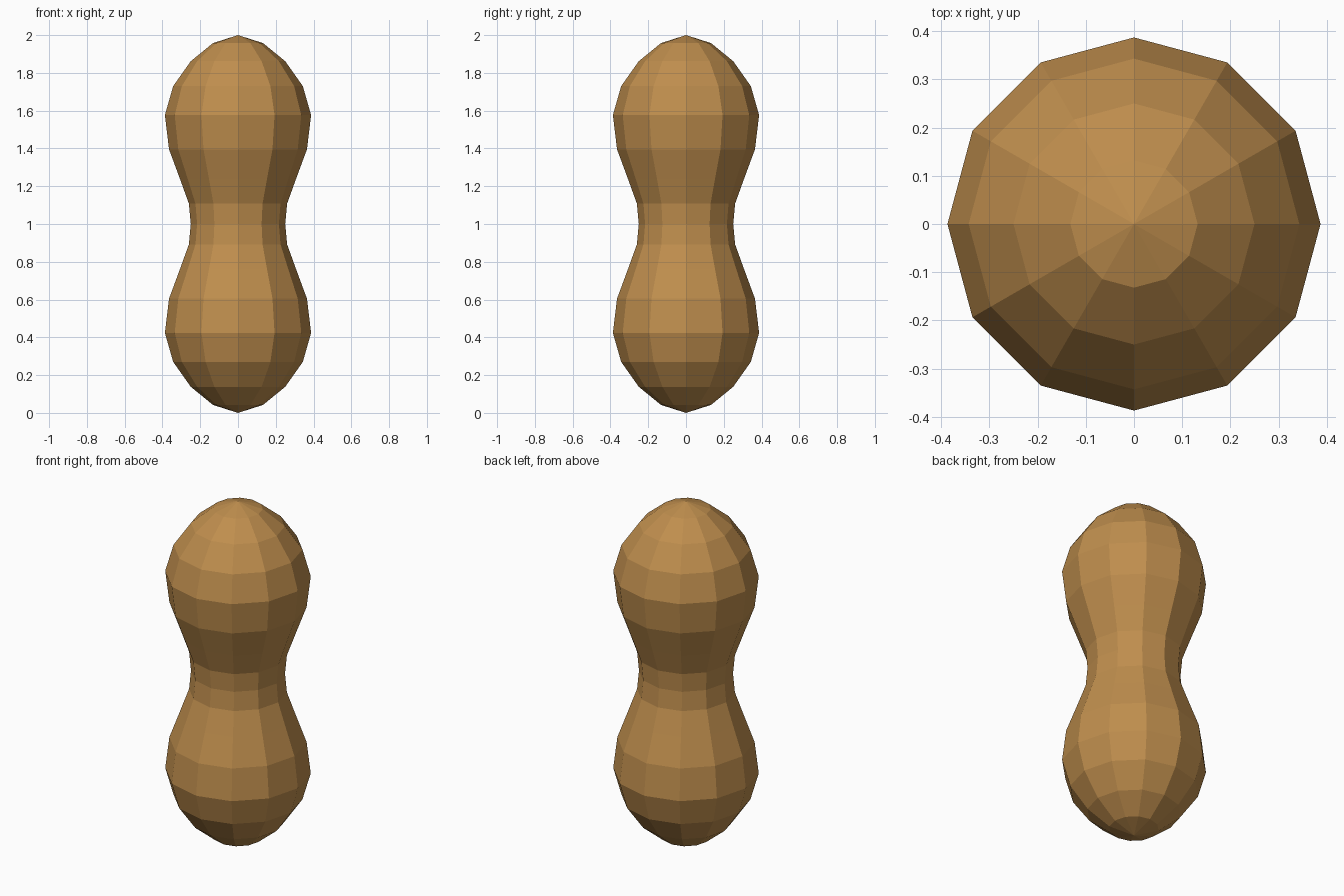
import bpy, bmesh, math

if "Cube" in bpy.data.objects:
    bpy.data.objects.remove(bpy.data.objects["Cube"])

SIDES = 12
# Lower half profile: (radius, height), pole to waist
half = [(0.0, 0.0), (0.132, 0.042), (0.25, 0.138), (0.343, 0.27), (0.387, 0.424),
        (0.365, 0.605), (0.307, 0.762), (0.26, 0.892), (0.25, 1.0)]
# Mirror upward to complete the shell
profile = half + [(r, 2 - z) for r, z in reversed(half[:-1])]

bm = bmesh.new()
bottom = bm.verts.new((0, 0, 0))
top = bm.verts.new((0, 0, 2))


def ring(r, z):
    return [bm.verts.new((r * math.cos(2 * math.pi * i / SIDES),
                          r * math.sin(2 * math.pi * i / SIDES), z))
            for i in range(SIDES)]


rings = [ring(r, z) for r, z in profile[1:-1]]
for i in range(SIDES):
    j = (i + 1) % SIDES
    # Side bands
    for a, b in zip(rings, rings[1:]):
        bm.faces.new((a[i], a[j], b[j], b[i]))
    # Pole fans
    bm.faces.new((bottom, rings[0][j], rings[0][i]))
    bm.faces.new((top, rings[-1][i], rings[-1][j]))
bmesh.ops.recalc_face_normals(bm, faces=bm.faces)

mesh = bpy.data.meshes.new("peanut_shell")
bm.to_mesh(mesh)
bm.free()

# Single tan colour, flat faces
tan = bpy.data.materials.new("shell tan")
tan.diffuse_color = (0.52, 0.27, 0.075, 1)
tan.use_nodes = True
tan.node_tree.nodes["Principled BSDF"].inputs["Base Color"].default_value = tan.diffuse_color
mesh.materials.append(tan)
shell = bpy.data.objects.new("peanut_shell", mesh)
bpy.context.collection.objects.link(shell)
